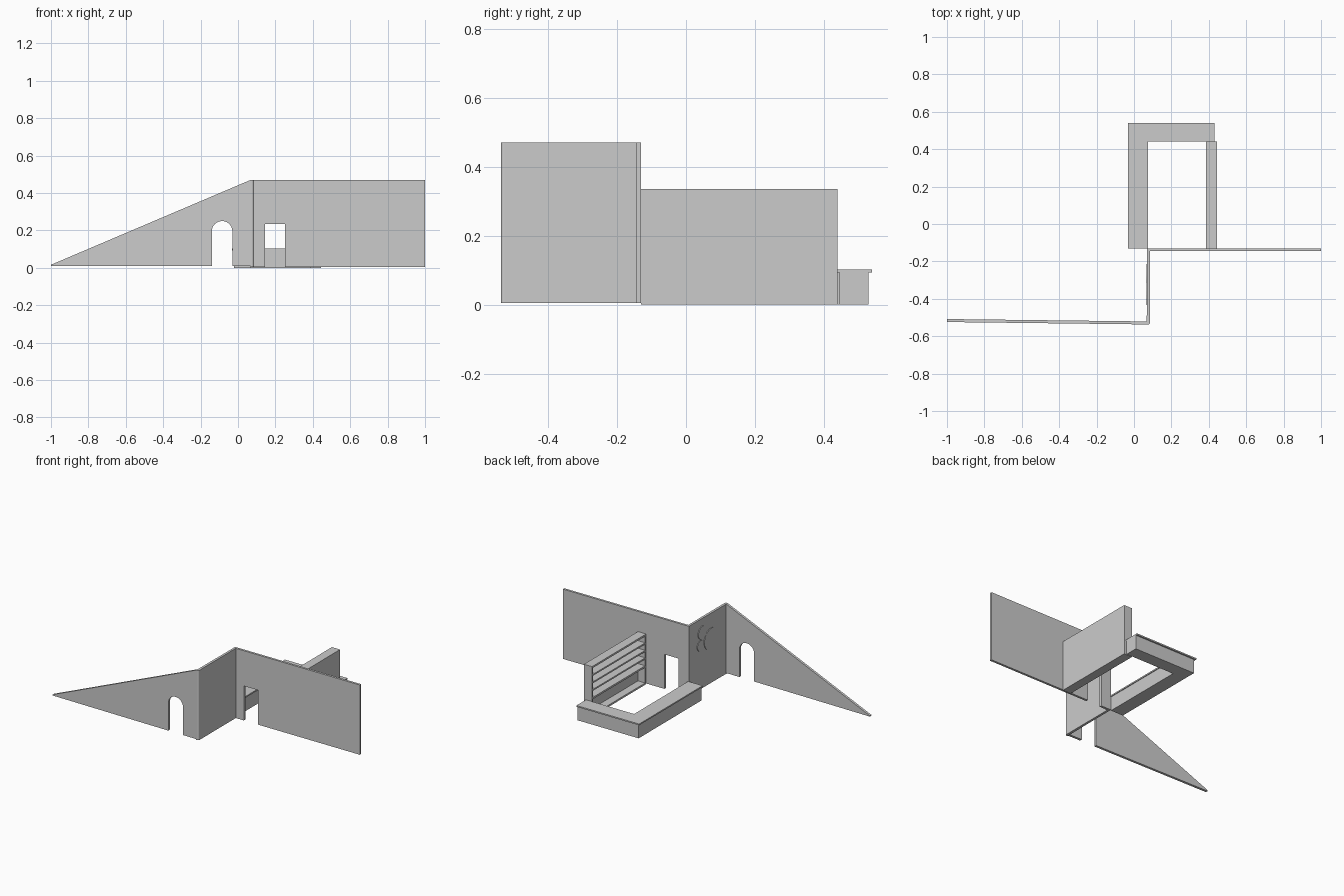
import bpy, bmesh, math
from mathutils import Vector

if "Cube" in bpy.data.objects:
    bpy.data.objects.remove(bpy.data.objects["Cube"])


def prism(name, outline, to3d, depth):
    """Extrude a closed 2D outline; to3d maps (u, v) to space, depth is the offset."""
    bm = bmesh.new()
    face = bm.faces.new([bm.verts.new(to3d(u, v)) for u, v in outline])
    ext = bmesh.ops.extrude_face_region(bm, geom=[face])
    moved = [g for g in ext["geom"] if isinstance(g, bmesh.types.BMVert)]
    bmesh.ops.translate(bm, verts=moved, vec=Vector(depth))
    bmesh.ops.recalc_face_normals(bm, faces=bm.faces)
    me = bpy.data.meshes.new(name)
    bm.to_mesh(me)
    bm.free()
    ob = bpy.data.objects.new(name, me)
    bpy.context.collection.objects.link(ob)
    return ob


def slab(name, outline, z0, z1):
    return prism(name, outline, lambda x, y: (x, y, z0), (0, 0, z1 - z0))


def box(name, x0, x1, y0, y1, z0, z1):
    return slab(name, [(x0, y0), (x1, y0), (x1, y1), (x0, y1)], z0, z1)


def arc(cx, cz, r, a0, a1, n):
    angles = [math.radians(a0 + (a1 - a0) * i / n) for i in range(n + 1)]
    return [(cx + r * math.cos(a), cz + r * math.sin(a)) for a in angles]


TOP = 0.47
BASE = 0.005

# sloping front wall with arched doorway, running slightly skew to x
front_outline = ([(-1, 0.01), (-0.14, 0.01)]
                 + arc(-0.085, 0.195, 0.055, 180, 0, 12)
                 + [(-0.03, 0.01), (0.068, 0.01), (0.068, TOP), (-1, 0.016)])
prism("sloping_wall", front_outline,
      lambda x, z: (x, -0.537 - 0.012 * (x - 0.07), z), (0, 0.016, 0))

# connecting wall with a softened outer corner
slab("connecting_wall",
     [(0.068, -0.537)] + arc(0.075, -0.527, 0.01, -90, 0, 4)
     + [(0.085, -0.145), (0.07, -0.145), (0.068, -0.521)], BASE, TOP)

# long wall with rectangular doorway
prism("long_wall",
      [(0.07, BASE), (0.145, BASE), (0.145, 0.235), (0.25, 0.235), (0.25, BASE),
       (1, BASE), (1, TOP), (0.07, TOP)],
      lambda x, z: (x, -0.145, z), (0, 0.015, 0))

# plain round wall plaques
for i, (y, z, r) in enumerate([(-0.36, 0.30, 0.072), (-0.27, 0.375, 0.045),
                               (-0.25, 0.295, 0.035)]):
    prism(f"round_plaque_{i + 1}", arc(y, z, r, 0, 345, 23),
          lambda u, v: (0.0705, u, v), (-0.005, 0, 0))


# L-shaped counter: body and overhanging top
def l_shape(x0, x1, x2, y1, y2):
    return [(x0, -0.13), (x1, -0.13), (x1, y1), (x2, y1), (x2, y2), (x0, y2)]


slab("counter_body", l_shape(-0.022, 0.07, 0.43, 0.445, 0.53), 0, 0.093)
slab("counter_top", l_shape(-0.032, 0.075, 0.43, 0.44, 0.54), 0.093, 0.102)

# shelf unit open towards the counter
box("shelf_back", 0.438, 0.445, -0.13, 0.44, 0, 0.335)
for name, y0 in (("shelf_end_near", -0.13), ("shelf_end_far", 0.43)):
    box(name, 0.385, 0.438, y0, y0 + 0.01, 0, 0.335)
for i, (z, t) in enumerate([(0, 0.012), (0.115, 0.012), (0.17, 0.01),
                            (0.22, 0.01), (0.27, 0.01), (0.323, 0.012)]):
    box(f"shelf_board_{i + 1}", 0.385, 0.438, -0.12, 0.43, z, z + t)
